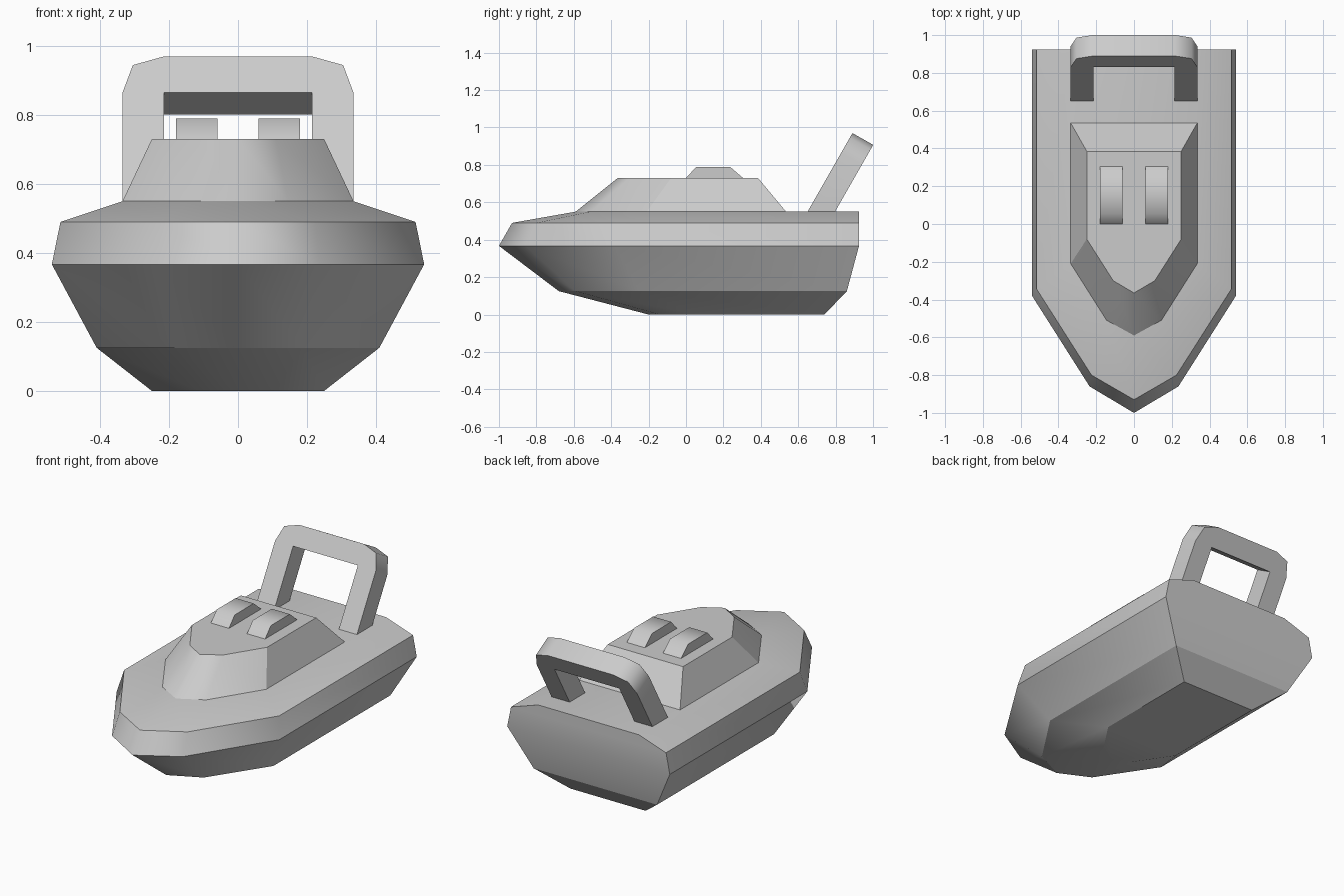
import bpy, bmesh
from math import radians

if "Cube" in bpy.data.objects:
    bpy.data.objects.remove(bpy.data.objects["Cube"])


def finish(name, bm, soft=lambda e: False, angle=60):
    """Turn a bmesh into a smooth-shaded object with sharp creases."""
    bmesh.ops.recalc_face_normals(bm, faces=bm.faces)
    for f in bm.faces:
        f.smooth = True
    for e in bm.edges:
        e.smooth = not e.is_manifold or soft(e) or e.calc_face_angle(0) < radians(angle)
    mesh = bpy.data.meshes.new(name)
    bm.to_mesh(mesh)
    bm.free()
    ob = bpy.data.objects.new(name, mesh)
    bpy.context.collection.objects.link(ob)
    return ob


def loft(name, levels, cap_bottom, soft):
    """Skin mirrored plan outlines. Level: z, half outline from stern to bow tip."""
    bm = bmesh.new()
    rings = []
    for z, half in levels:
        outline = half + [(-x, y) for x, y in half[-2::-1]]
        rings.append([bm.verts.new((x, y, z)) for x, y in outline])
    n = len(rings[0])
    for a, b in zip(rings, rings[1:]):
        for i in range(n):
            j = (i + 1) % n
            bm.faces.new((a[i], a[j], b[j], b[i]))
    bm.faces.new(rings[-1])
    if cap_bottom:
        bm.faces.new(rings[0])
    return finish(name, bm, soft, 20)


def prism(name, front, back):
    """Solid between two matching outlines."""
    bm = bmesh.new()
    a = [bm.verts.new(p) for p in front]
    b = [bm.verts.new(p) for p in back]
    bm.faces.new(a)
    bm.faces.new(b)
    for i in range(len(a)):
        j = (i + 1) % len(a)
        bm.faces.new((a[i], a[j], b[j], b[i]))
    return finish(name, bm)


def rising_before(y_limit):
    """Upright edges forward of y_limit are blended smoothly."""
    return lambda e: (abs(e.verts[0].co.z - e.verts[1].co.z) > 0.01
                      and max(v.co.y for v in e.verts) < y_limit)


# Hull with sloping deck edge
loft("hull", [
    (0.00, [(0.25, 0.74), (0.25, 0.07), (0.11, -0.14), (0, -0.20)]),
    (0.125, [(0.41, 0.86), (0.41, -0.25), (0.185, -0.59), (0, -0.68)]),
    (0.367, [(0.54, 0.925), (0.54, -0.38), (0.235, -0.86), (0, -1.0)]),
    (0.49, [(0.515, 0.925), (0.515, -0.345), (0.225, -0.80), (0, -0.93)]),
    (0.55, [(0.335, 0.925), (0.335, -0.21), (0.145, -0.51), (0, -0.59)]),
], True, rising_before(0.5))

# Cabin
loft("cabin", [
    (0.55, [(0.335, 0.535), (0.335, -0.21), (0.145, -0.51), (0, -0.59)]),
    (0.73, [(0.25, 0.385), (0.25, -0.08), (0.11, -0.30), (0, -0.365)]),
], False, rising_before(-0.2))

# Pair of raised roof hatches
side = [(0, 0.73), (0.055, 0.79), (0.235, 0.79), (0.305, 0.73)]
for label, s in (("left", -1), ("right", 1)):
    prism("roof_hatch_" + label,
          [(s * 0.06, y, z) for y, z in side],
          [(s * 0.18, y, z) for y, z in side])

# Backward-leaning arch over the stern deck
half = [(0.215, 0.55), (0.335, 0.55), (0.335, 0.865), (0.305, 0.945), (0.215, 0.97)]
outer = half[1:] + [(-x, z) for x, z in half[:0:-1]]
arch = outer + [(-0.215, 0.55), (-0.215, 0.865), (0.215, 0.865), (0.215, 0.55)]


def lean(x, z, lift, shift):
    z = max(0.55, z + lift)
    return (x, shift + 0.571 * (z - 0.55), z)


prism("stern_arch",
      [lean(x, z, 0, 0.65) for x, z in arch],
      [lean(x, z, -0.063, 0.797) for x, z in arch])
